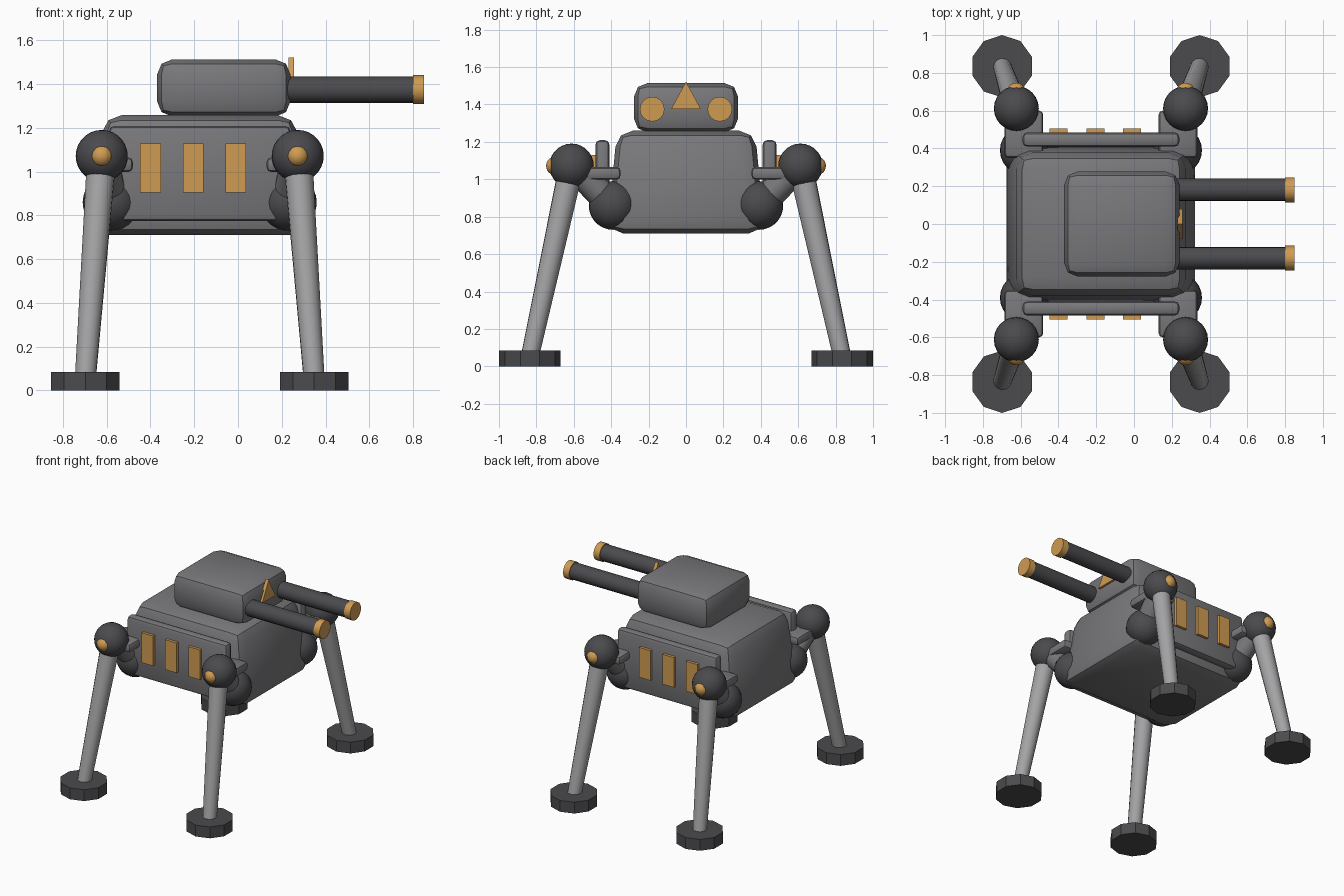
import bpy, bmesh, math
from mathutils import Vector, Matrix

if "Cube" in bpy.data.objects:
    bpy.data.objects.remove(bpy.data.objects["Cube"])

CX = -0.175  # middle of the hull along x


def material(name, rgb):
    m = bpy.data.materials.new(name)
    m.diffuse_color = (*rgb, 1)
    m.use_nodes = True
    m.node_tree.nodes["Principled BSDF"].inputs["Base Color"].default_value = m.diffuse_color
    return m


GREY = material("hull grey", (0.19, 0.19, 0.2))
DARK = material("dark metal", (0.07, 0.07, 0.077))
STEEL = material("light steel", (0.37, 0.37, 0.38))
GOLD = material("gold", (0.63, 0.33, 0.085))


def finish(bm, name, mat):
    bmesh.ops.recalc_face_normals(bm, faces=bm.faces)
    me = bpy.data.meshes.new(name)
    bm.to_mesh(me)
    bm.free()
    me.materials.append(mat)
    ob = bpy.data.objects.new(name, me)
    bpy.context.collection.objects.link(ob)
    bpy.ops.object.select_all(action='DESELECT')
    ob.select_set(True)
    bpy.context.view_layer.objects.active = ob
    bpy.ops.object.shade_smooth_by_angle(angle=math.radians(32))
    return ob


def box(name, mat, center, size, bevel=0, top=(1, 1), segments=2):
    """Box with an optional tapered top and rounded edges."""
    bm = bmesh.new()
    bmesh.ops.create_cube(bm, size=1)
    for v in bm.verts:
        k = top if v.co.z > 0 else (1, 1)
        v.co = Vector((v.co.x * size[0] * k[0], v.co.y * size[1] * k[1],
                       v.co.z * size[2])) + Vector(center)
    if bevel:
        bmesh.ops.bevel(bm, geom=bm.edges[:], offset=bevel, segments=segments,
                        profile=0.5, affect='EDGES', clamp_overlap=True)
    return finish(bm, name, mat)


def rod(name, mat, a, b, r1, r2=None, sides=16):
    """Cylinder or cone running from a to b."""
    a, b = Vector(a), Vector(b)
    d = b - a
    rot = d.to_track_quat('Z', 'Y').to_matrix().to_4x4()
    bm = bmesh.new()
    bmesh.ops.create_cone(bm, cap_ends=True, segments=sides, radius1=r1,
                          radius2=r1 if r2 is None else r2, depth=d.length,
                          matrix=Matrix.Translation((a + b) / 2) @ rot)
    return finish(bm, name, mat)


def ball(name, mat, center, r):
    bm = bmesh.new()
    bmesh.ops.create_uvsphere(bm, u_segments=24, v_segments=14, radius=r,
                              matrix=Matrix.Translation(center))
    return finish(bm, name, mat)


# Hull and turret
box("hull", GREY, (CX, 0, 0.985), (1.02, 0.84, 0.55), 0.085, top=(0.86, 0.88))
box("turret", GREY, (-0.065, 0, 1.383), (0.61, 0.555, 0.262), 0.07)

# Twin guns
for s in (-1, 1):
    y = s * 0.181
    rod("gun_barrel", DARK, (0.15, y, 1.375), (0.81, y, 1.375), 0.06)
    rod("gun_muzzle", GOLD, (0.80, y, 1.375), (0.85, y, 1.375), 0.066)

# Triangular marker on the turret face
bm = bmesh.new()
base = [bm.verts.new((0.23, y, z)) for y, z in ((-0.08, 1.375), (0.08, 1.375), (0, 1.522))]
face = bm.faces.new(base)
ext = bmesh.ops.extrude_face_region(bm, geom=[face])
for v in ext["geom"]:
    if isinstance(v, bmesh.types.BMVert):
        v.co.x += 0.026
finish(bm, "turret_marker", GOLD)

for s in (-1, 1):
    # Side armour with three gold plates
    box("side_panel", GREY, (CX, s * 0.447, 0.992), (0.83, 0.075, 0.435), 0.025)
    for x in (-0.4, -0.205, -0.01):
        box("panel_plate", GOLD, (x, s * 0.49, 1.017), (0.095, 0.03, 0.225))

    # Legs
    for t in (-1, 1):
        hip = (CX + t * 0.405, s * 0.39, 0.86)
        knee = (CX + t * 0.448, s * 0.612, 1.072)
        foot = (CX + t * 0.523, s * 0.835, 0)
        box("leg_bracket", GREY, (CX + t * 0.408, s * 0.475, 1.032),
            (0.205, 0.25, 0.067), 0.022)
        ball("hip_joint", DARK, hip, 0.13)
        rod("upper_leg", GREY, hip, knee, 0.08, 0.07)
        ball("knee_joint", DARK, knee, 0.119)
        ball("knee_cap", GOLD, (knee[0], s * 0.698, 1.072), 0.05)
        rod("lower_leg", STEEL, (foot[0], foot[1], 0.05), knee, 0.048, 0.067)
        rod("foot", DARK, foot, (foot[0], foot[1], 0.085), 0.165, sides=10)
